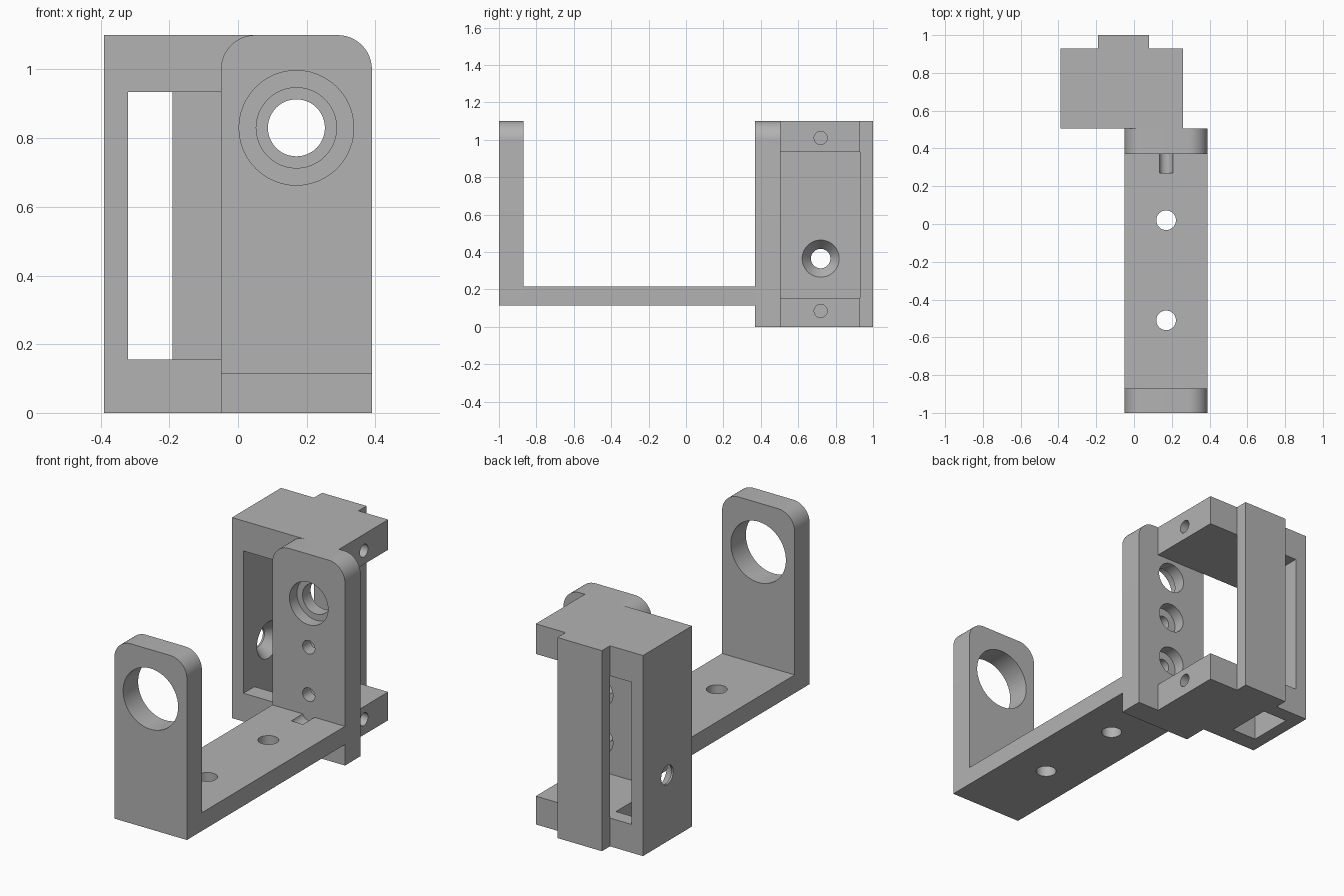
import bpy, bmesh, math
from mathutils import Matrix, Vector

cube = bpy.data.objects.get("Cube")
if cube:
    bpy.data.objects.remove(cube, do_unlink=True)

grey = bpy.data.materials.new("plain grey")
grey.use_nodes = True
grey.diffuse_color = (0.45, 0.45, 0.45, 1)
grey.node_tree.nodes["Principled BSDF"].inputs["Base Color"].default_value = (0.45, 0.45, 0.45, 1)


def make_object(name, bm):
    bmesh.ops.recalc_face_normals(bm, faces=bm.faces)
    mesh = bpy.data.meshes.new(name)
    bm.to_mesh(mesh)
    bm.free()
    mesh.materials.append(grey)
    obj = bpy.data.objects.new(name, mesh)
    bpy.context.collection.objects.link(obj)
    return obj


def box(name, x, y, z):
    bm = bmesh.new()
    bmesh.ops.create_cube(bm, size=1)
    for v in bm.verts:
        v.co = Vector(r[0] if c < 0 else r[1] for c, r in zip(v.co, (x, y, z)))
    return make_object(name, bm)


def round_top_plate(name, x, y, z, radius):
    """Upright plate whose two upper corners are rounded."""
    outline = [(x[0], z[0]), (x[1], z[0])]
    for cx, start in ((x[1] - radius, 0), (x[0] + radius, 90)):
        for i in range(13):
            a = math.radians(start + 7.5 * i)
            outline.append((cx + radius * math.cos(a), z[1] - radius + radius * math.sin(a)))
    bm = bmesh.new()
    face = bm.faces.new([bm.verts.new((px, y[0], pz)) for px, pz in outline])
    new = bmesh.ops.extrude_face_region(bm, geom=[face])["geom"]
    bmesh.ops.translate(bm, vec=(0, y[1] - y[0], 0),
                        verts=[g for g in new if isinstance(g, bmesh.types.BMVert)])
    return make_object(name, bm)


def drill(start, end, r1, r2=None):
    """Round cutter running between two points."""
    a, b = Vector(start), Vector(end)
    rot = (b - a).to_track_quat('Z', 'Y').to_matrix().to_4x4()
    bm = bmesh.new()
    bmesh.ops.create_cone(bm, cap_ends=True, segments=48, radius1=r1,
                          radius2=r1 if r2 is None else r2, depth=(b - a).length,
                          matrix=Matrix.Translation((a + b) / 2) @ rot)
    return make_object("cutter", bm)


def cut(obj, cutters):
    for c in cutters:
        c.hide_render = True
        mod = obj.modifiers.new("cut", 'BOOLEAN')
        mod.operation, mod.solver, mod.object = 'DIFFERENCE', 'EXACT', c
    bpy.context.view_layer.update()
    graph = bpy.context.evaluated_depsgraph_get()
    mesh = bpy.data.meshes.new_from_object(obj.evaluated_get(graph))
    obj.modifiers.clear()
    obj.data = mesh
    for c in cutters:
        bpy.data.objects.remove(c, do_unlink=True)


PLATE_X = (-0.05, 0.39)
MID = 0.17          # centre line of the arm
HOLE_Z = 0.83       # height of the large holes
BAY_Y = 0.72        # centre line of the bay
BLOCK_X = (-0.39, 0.26)
BAY = (0.505, 0.93)

# Front upright with its large hole
front_plate = round_top_plate("front_plate", PLATE_X, (-1, -0.87), (0.115, 1.1), 0.1)
cut(front_plate, [drill((MID, -1.1, HOLE_Z), (MID, -0.8, HOLE_Z), 0.167)])

# Arm with two mounting holes and a small relief groove
arm = box("arm", PLATE_X, (-0.87, 0.37), (0.115, 0.215))
cut(arm, [drill((MID, y, 0), (MID, y, 0.3), 0.052) for y in (0.02, -0.51)]
    + [drill((MID, 0.27, 0.225), (MID, 0.4, 0.225), 0.037)])

# Rear upright: stepped bore and two screw holes sunk from behind
rear_plate = round_top_plate("rear_plate", PLATE_X, (0.37, 0.505), (0, 1.1), 0.1)
bores = [drill((MID, 0.3, HOLE_Z), (MID, 0.6, HOLE_Z), 0.083),
         drill((MID, 0.3, HOLE_Z), (MID, 0.435, HOLE_Z), 0.117)]
for z in (0.59, 0.33):
    bores += [drill((MID, 0.3, z), (MID, 0.6, z), 0.037),
              drill((MID, 0.44, z), (MID, 0.6, z), 0.08)]
cut(rear_plate, bores)

# Top and bottom blocks of the bay, with screw holes in their ends
for name, z, hole_z in (("bottom_block", (0, 0.155), 0.085), ("top_block", (0.935, 1.1), 1.01)):
    block = box(name, BLOCK_X, BAY, z)
    cutters = [drill((0, BAY_Y, hole_z), (0.3, BAY_Y, hole_z), 0.035)]
    if name == "bottom_block":
        cutters.append(box("slot_cutter", (-0.32, -0.17), (0.6, 0.85), (-0.1, 0.3)))
    cut(block, cutters)

# Side wall with a countersunk hole
side_wall = box("side_wall", (-0.39, -0.32), BAY, (0.155, 0.935))
cut(side_wall, [drill((-0.45, BAY_Y, 0.365), (-0.3, BAY_Y, 0.365), 0.052),
                drill((-0.38, BAY_Y, 0.365), (-0.319, BAY_Y, 0.365), 0.052, 0.1)])

# Rear rail
box("rear_rail", (-0.19, 0.08), (0.93, 1), (0, 1.1))

# Smooth bores and rounded corners, keep edges sharp
bpy.ops.object.select_all(action='DESELECT')
for obj in bpy.context.collection.objects:
    if obj.type == 'MESH' and obj.data.materials and obj.data.materials[0] == grey:
        obj.select_set(True)
        bpy.context.view_layer.objects.active = obj
bpy.ops.object.shade_smooth_by_angle(angle=math.radians(30))
